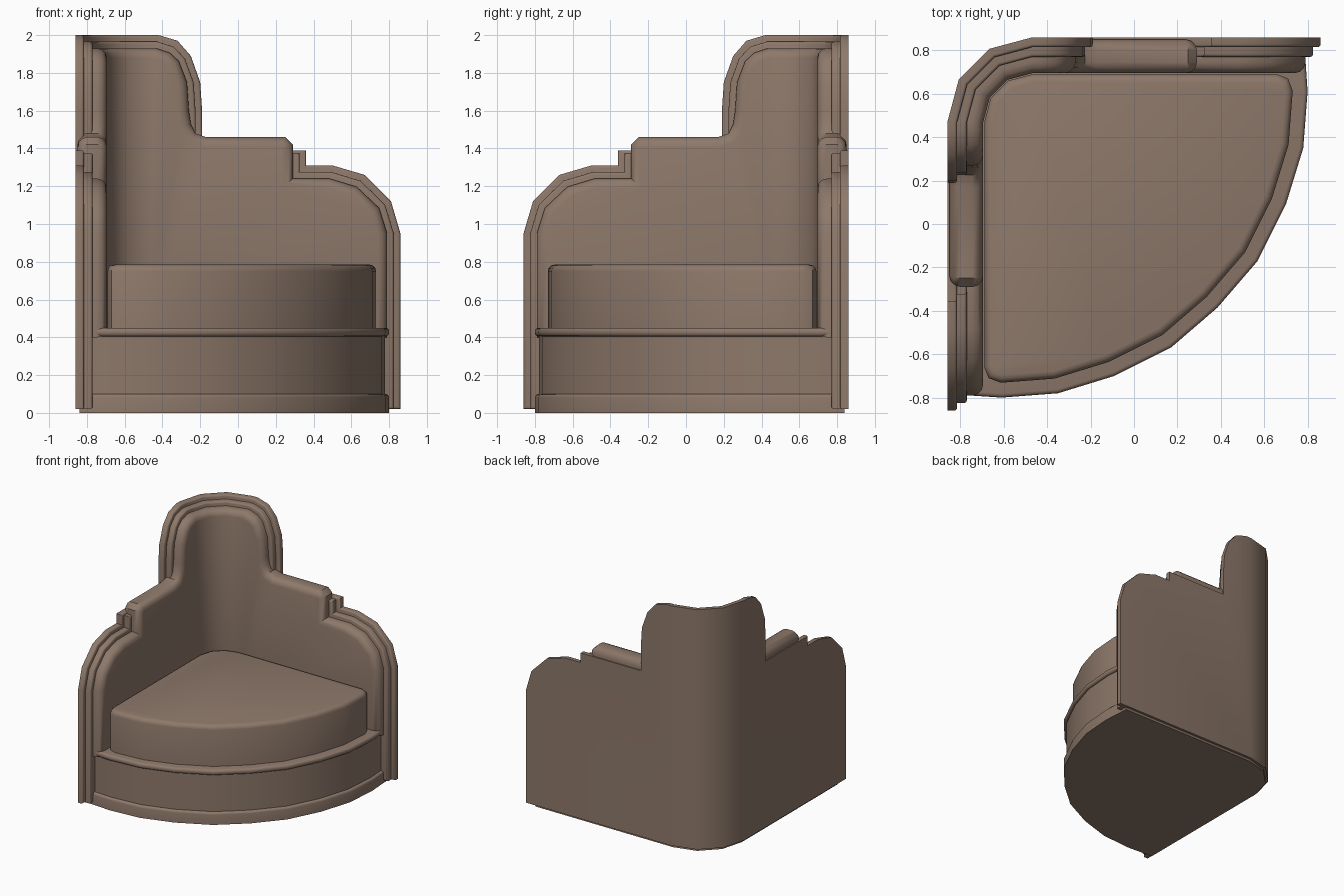
import bpy, bmesh
from math import radians, cos, sin
from mathutils import Vector

if "Cube" in bpy.data.objects:
    bpy.data.objects.remove(bpy.data.objects["Cube"])

mat = bpy.data.materials.new("brown_upholstery")
mat.diffuse_color = (0.27, 0.19, 0.145, 1)
mat.use_nodes = True
mat.node_tree.nodes["Principled BSDF"].inputs["Base Color"].default_value = mat.diffuse_color

R, C = 0.39, 0.47           # rounded back corner: radius and centre offset
A = R * radians(45)         # half length of the corner arc


def extrude(points, axis, lo, hi):
    """Prism from a 2D outline along y (axis 1) or z (axis 2)."""
    bm = bmesh.new()
    def co(p, h):
        return (p[0], h, p[1]) if axis == 1 else (p[0], p[1], h)
    a = [bm.verts.new(co(p, lo)) for p in points]
    b = [bm.verts.new(co(p, hi)) for p in points]
    n = len(points)
    bm.faces.new(a)
    bm.faces.new(b)
    for i in range(n):
        bm.faces.new((a[i], a[(i + 1) % n], b[(i + 1) % n], b[i]))
    bmesh.ops.recalc_face_normals(bm, faces=bm.faces)
    return bm


def round_caps(bm, axis, levels, width, segments=3):
    """Bevel the rim edges lying at the given levels."""
    edges = [e for e in bm.edges if any(
        all(abs(v.co[axis] - l) < 1e-5 for v in e.verts) for l in levels)]
    bmesh.ops.bevel(bm, geom=edges, offset=width, offset_type='OFFSET',
                    segments=segments, profile=0.5, affect='EDGES',
                    clamp_overlap=False)


def finish(bm, name, angle=35):
    bmesh.ops.recalc_face_normals(bm, faces=bm.faces)
    me = bpy.data.meshes.new(name)
    bm.to_mesh(me)
    bm.free()
    for p in me.polygons:
        p.use_smooth = True
    me.set_sharp_from_angle(angle=radians(angle))
    me.materials.append(mat)
    ob = bpy.data.objects.new(name, me)
    bpy.context.collection.objects.link(ob)


def bend(bm):
    """Wrap a flat wall (u, depth, z) around the rounded back corner."""
    for u in (-A, -A / 3, A / 3, A):
        bmesh.ops.bisect_plane(bm, geom=bm.verts[:] + bm.edges[:] + bm.faces[:],
                               dist=1e-5, plane_co=(u, 0, 0), plane_no=(1, 0, 0))
    for v in bm.verts:
        u, d, z = v.co
        if u > A:
            x, y = -C + u - A, C + R - d
        elif u < -A:
            x, y = -C - R + d, C + u + A
        else:
            t = radians(135 - 45 * u / A)
            x, y = -C + (R - d) * cos(t), C + (R - d) * sin(t)
        v.co = (x, y, z)


def wall_outline(i, z0, middle):
    """Stepped arm / middle / headrest outline, inset by i, both wings."""
    half = [(0.86 - i, z0), (0.86 - i, 0.95), (0.81 - .9 * i, 1.12 - .5 * i),
            (0.67 - .6 * i, 1.26 - .9 * i), (0.50 - .2 * i, 1.31 - i),
            (0.36 - i, 1.31 - i)]
    half += middle
    half += [(-0.19 - i, 1.6), (-0.20 - i, 1.75), (-0.25 - .9 * i, 1.89 - .4 * i),
             (-0.32 - .6 * i, 1.97 - .9 * i), (-0.42 - .2 * i, 2.0 - i)]
    right = [(x + C + A, z) for x, z in half]
    return right + [(-u, z) for u, z in reversed(right)]


def wall(name, i, z0, middle, d0, d1, width, levels):
    bm = extrude(wall_outline(i, z0, middle), 1, d0, d1)
    round_caps(bm, 1, levels, width)
    bend(bm)
    finish(bm, name)


# Back shell, stepped border and padded lining
wall("back_shell", 0, 0.02, [(0.36, 1.39), (-0.19, 1.39)], 0, 0.045, 0.014, [0.045])
wall("back_border", 0.035, 0.02, [(0.325, 1.375), (-0.225, 1.375)],
     0.02, 0.09, 0.014, [0.09])
wall("back_padding", 0.07, 0.40,
     [(0.29, 1.42), (0.25, 1.46), (-0.17, 1.46), (-0.225, 1.48), (-0.25, 1.53)],
     0.01, 0.165, 0.05, [0.01, 0.165])


# Quarter-round plan shared by base and cushion
def plan(front, inner, ends, scale):
    k = Vector((-0.69, 0.69))
    half = [(0.80, 0.61), (0.78, 0.35), (0.70, 0.09), (0.57, -0.17)]
    arc = half + [(0.385, -0.385)] + [(-y, -x) for x, y in reversed(half)]
    arc = [tuple(k + (Vector(p) - k) * scale) for p in arc]
    r = inner - C
    corner = [(-C + r * cos(radians(a)), C + r * sin(radians(a)))
              for a in (180, 150, 120, 90)]
    left = [(-y, -x) for x, y in reversed(ends)]
    return ends + arc + left + corner


def slab(name, inner, ends, scale, z0, z1, width, levels):
    bm = extrude(plan(None, inner, ends, scale), 2, z0, z1)
    round_caps(bm, 2, levels, width)
    finish(bm, name)


# Base: plinth, recessed body, top rail
slab("base_plinth", 0.84, [(0.785, 0.84), (0.79, 0.76)], 1.0, 0, 0.10, 0.018, [0.10])
slab("base_body", 0.83, [(0.765, 0.83), (0.77, 0.76)], 0.986, 0.05, 0.43, 0.005, [])
slab("base_rail", 0.83, [(0.785, 0.83), (0.79, 0.76)], 1.0, 0.405, 0.45, 0.018,
     [0.405, 0.45])

# Seat cushion
slab("seat_cushion", 0.69, [(0.66, 0.69), (0.71, 0.67)], 0.954, 0.445, 0.785, 0.035,
     [0.785])
